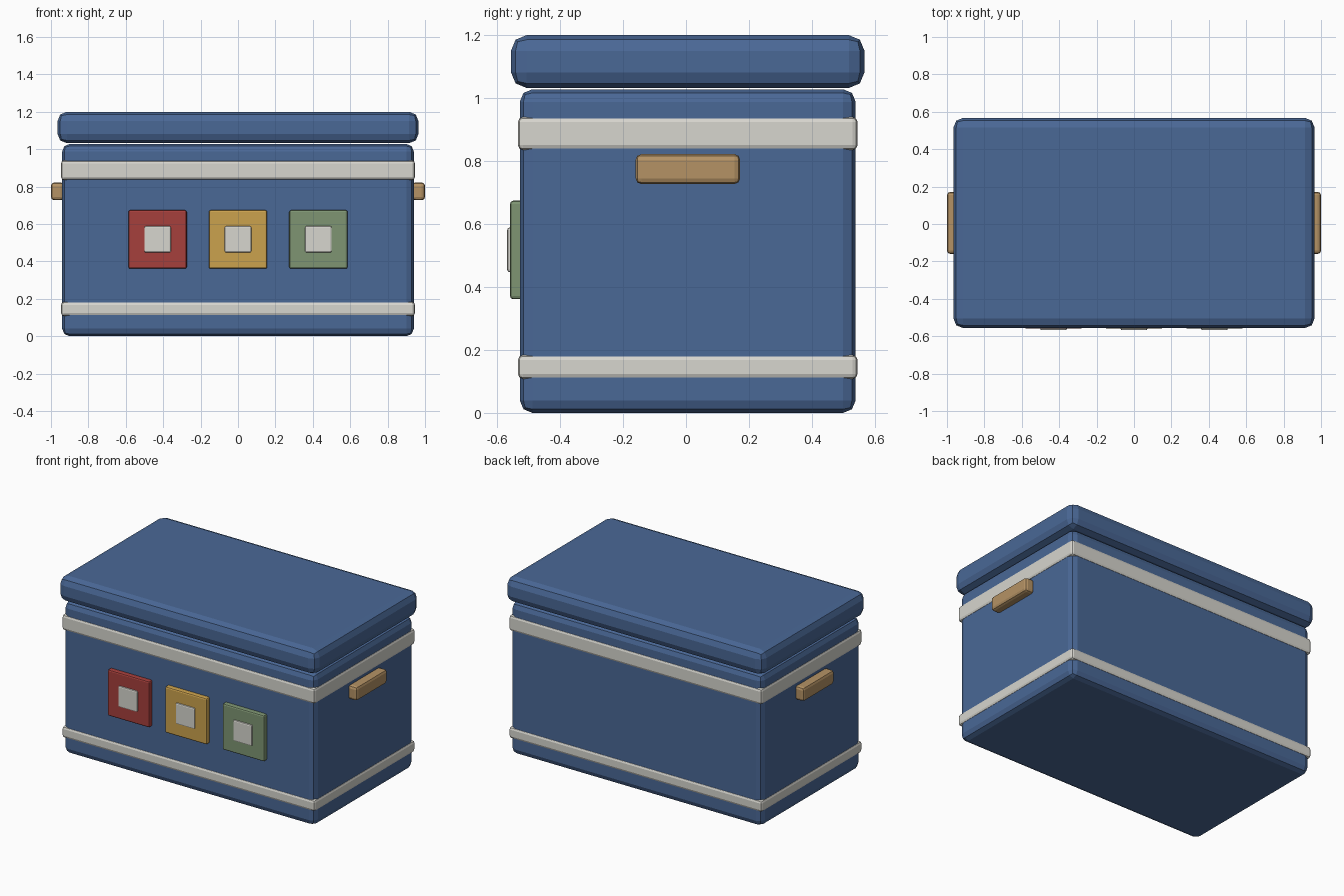
import bpy

if "Cube" in bpy.data.objects:
    bpy.data.objects.remove(bpy.data.objects["Cube"])


def material(name, rgb):
    m = bpy.data.materials.new(name)
    m.diffuse_color = (*rgb, 1.0)
    m.use_nodes = True
    m.node_tree.nodes["Principled BSDF"].inputs["Base Color"].default_value = m.diffuse_color
    return m


BLUE = material("blue", (0.068, 0.138, 0.305))
WHITE = material("off_white", (0.68, 0.67, 0.62))
TAN = material("tan", (0.46, 0.29, 0.13))
RED = material("red", (0.38, 0.05, 0.045))
YELLOW = material("yellow", (0.60, 0.36, 0.075))
GREEN = material("green", (0.21, 0.30, 0.17))


def box(name, lo, hi, bevel, mat, segments=2):
    """Bevelled box between two opposite corners."""
    bpy.ops.mesh.primitive_cube_add(size=1, location=[(a + b) / 2 for a, b in zip(lo, hi)])
    ob = bpy.context.object
    ob.name = name
    ob.scale = [b - a for a, b in zip(lo, hi)]
    bpy.ops.object.transform_apply(location=False, rotation=False, scale=True)
    mod = ob.modifiers.new("bevel", 'BEVEL')
    mod.width = bevel
    mod.segments = segments
    ob.data.materials.append(mat)
    return ob


# Chest body and lid
box("chest_body", (-0.94, -0.528, 0.0), (0.94, 0.539, 1.028), 0.04, BLUE)
box("lid", (-0.965, -0.556, 1.032), (0.965, 0.567, 1.2), 0.05, BLUE)

# Bands wrapped round the body
for name, z0, z1 in (("lower_band", 0.108, 0.184), ("upper_band", 0.835, 0.94)):
    box(name, (-0.946, -0.534, z0), (0.946, 0.545, z1), 0.016, WHITE)

# Side handles
for side, s in (("left", -1), ("right", 1)):
    xs = sorted((s * 0.93, s * 1.0))
    box(side + "_handle", (xs[0], -0.16, 0.727), (xs[1], 0.172, 0.822), 0.018, TAN)

# Front tiles, each with a raised centre
for label, x, mat in (("left", -0.43, RED), ("middle", 0, YELLOW), ("right", 0.43, GREEN)):
    box(label + "_tile", (x - 0.156, -0.559, 0.361), (x + 0.156, -0.516, 0.674), 0.01, mat)
    box(label + "_tile_centre", (x - 0.071, -0.568, 0.447), (x + 0.071, -0.54, 0.589), 0.008, WHITE)
